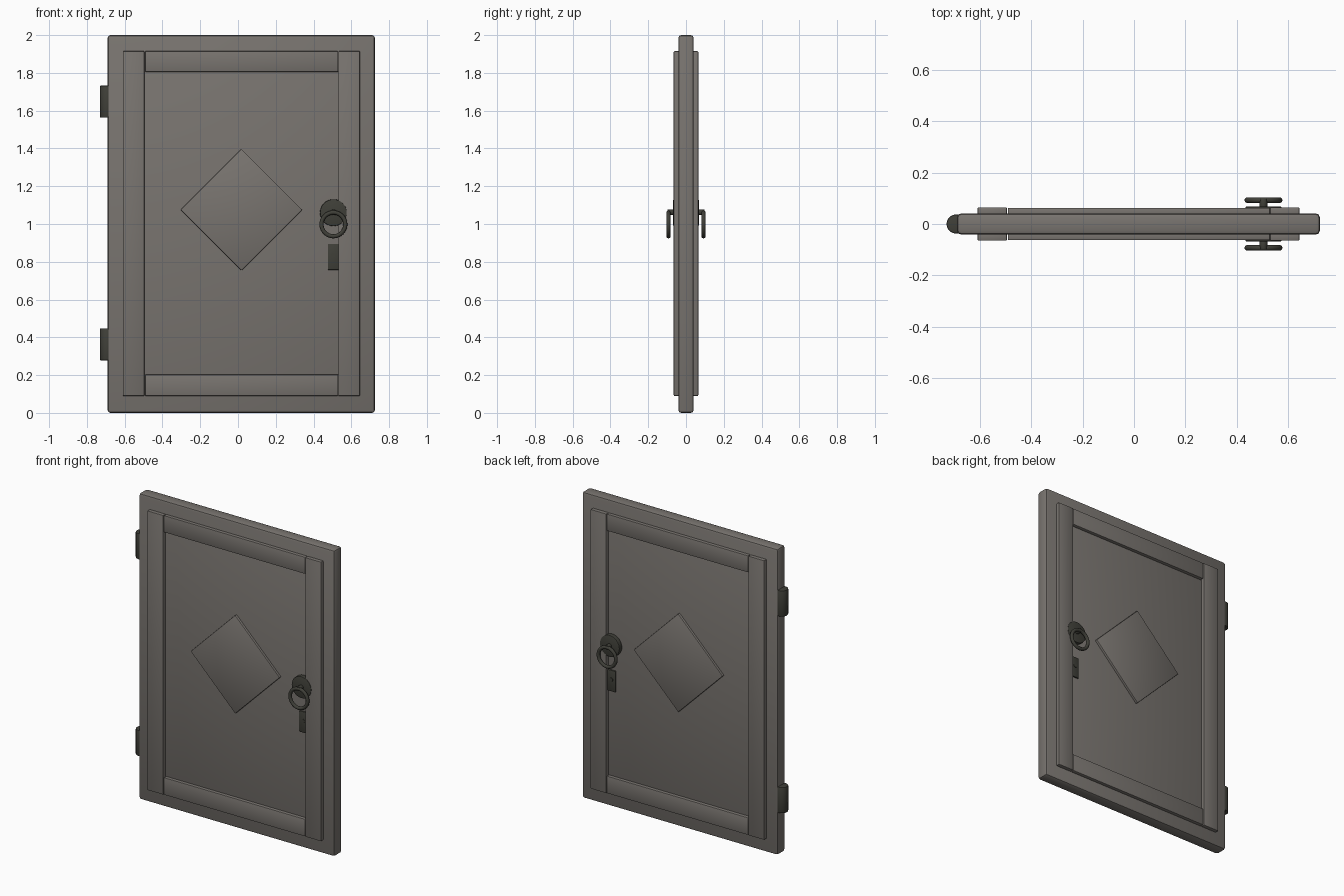
import bpy
import math

if "Cube" in bpy.data.objects:
    bpy.data.objects.remove(bpy.data.objects["Cube"], do_unlink=True)


def material(name, colour):
    mat = bpy.data.materials.new(name)
    mat.use_nodes = True
    mat.diffuse_color = (*colour, 1)
    mat.node_tree.nodes["Principled BSDF"].inputs["Base Color"].default_value = (*colour, 1)
    return mat


STONE = material("warm grey", (0.19, 0.175, 0.16))
IRON = material("dark iron", (0.05, 0.05, 0.04))


def finish(name, mat, bevel=0.0, segments=2):
    obj = bpy.context.object
    obj.name = name
    obj.data.materials.append(mat)
    bpy.ops.object.transform_apply(location=False, rotation=True, scale=True)
    if bevel:
        mod = obj.modifiers.new("Soft edges", "BEVEL")
        mod.width = bevel
        mod.segments = segments
        mod.limit_method = "ANGLE"
        bpy.ops.object.modifier_apply(modifier=mod.name)
    bpy.ops.object.shade_smooth_by_angle(angle=math.radians(35))
    return obj


def box(name, x, y, z, mat, bevel):
    """Box spanning the given (low, high) ranges."""
    spans = (x, y, z)
    bpy.ops.mesh.primitive_cube_add(size=1, location=[(a + b) / 2 for a, b in spans])
    bpy.context.object.scale = [abs(b - a) for a, b in spans]
    return finish(name, mat, bevel)


def rod(name, location, radius, depth, mat, along_y=True, bevel=0.0):
    bpy.ops.mesh.primitive_cylinder_add(
        vertices=32, radius=radius, depth=depth, location=location,
        rotation=(math.pi / 2 if along_y else 0, 0, 0))
    return finish(name, mat, bevel)


# Door slab
box("door_slab", (-0.69, 0.725), (-0.041, 0.041), (0, 2), STONE, 0.015)

# Hinge barrels on the edge
for label, z in (("lower", 0.363), ("upper", 1.648)):
    rod(label + "_hinge", (-0.694, 0, z), 0.037, 0.17, IRON, along_y=False, bevel=0.005)

# Trim and fittings, the same on both faces
KNOB_X = 0.505
for face, s in (("front", -1), ("back", 1)):
    depth = (s * 0.03, s * 0.065)
    for label, x in (("hinge", (-0.61, -0.496)), ("latch", (0.531, 0.645))):
        box(f"{face}_{label}_stile", x, depth, (0.09, 1.915), STONE, 0.004)
    for label, z in (("bottom", (0.09, 0.203)), ("top", (1.805, 1.915))):
        box(f"{face}_{label}_rail", (-0.492, 0.53), (s * 0.03, s * 0.063), z, STONE, 0.004)

    # Raised diamond
    bpy.ops.mesh.primitive_cube_add(size=1, location=(0.018, s * 0.043, 1.075),
                                    rotation=(0, math.pi / 4, 0))
    bpy.context.object.scale = (0.455, 0.026, 0.455)
    finish(face + "_diamond", STONE, 0.004)

    # Rosette, stem and pull ring
    rod(face + "_rosette", (KNOB_X, s * 0.053, 1.06), 0.071, 0.03, IRON, bevel=0.004)
    rod(face + "_ring_stem", (KNOB_X, s * 0.08, 1.062), 0.015, 0.036, IRON, bevel=0.003)
    bpy.ops.mesh.primitive_torus_add(
        major_segments=40, minor_segments=12, major_radius=0.063, minor_radius=0.011,
        location=(KNOB_X, s * 0.093, 0.998), rotation=(math.pi / 2, 0, 0))
    finish(face + "_pull_ring", IRON)

    # Key plate with a small keyhole collar
    box(face + "_key_plate", (0.476, 0.534), (s * 0.03, s * 0.05), (0.757, 0.895), IRON, 0.003)
    rod(face + "_keyhole_collar", (KNOB_X, s * 0.049, 0.835), 0.012, 0.008, IRON)
